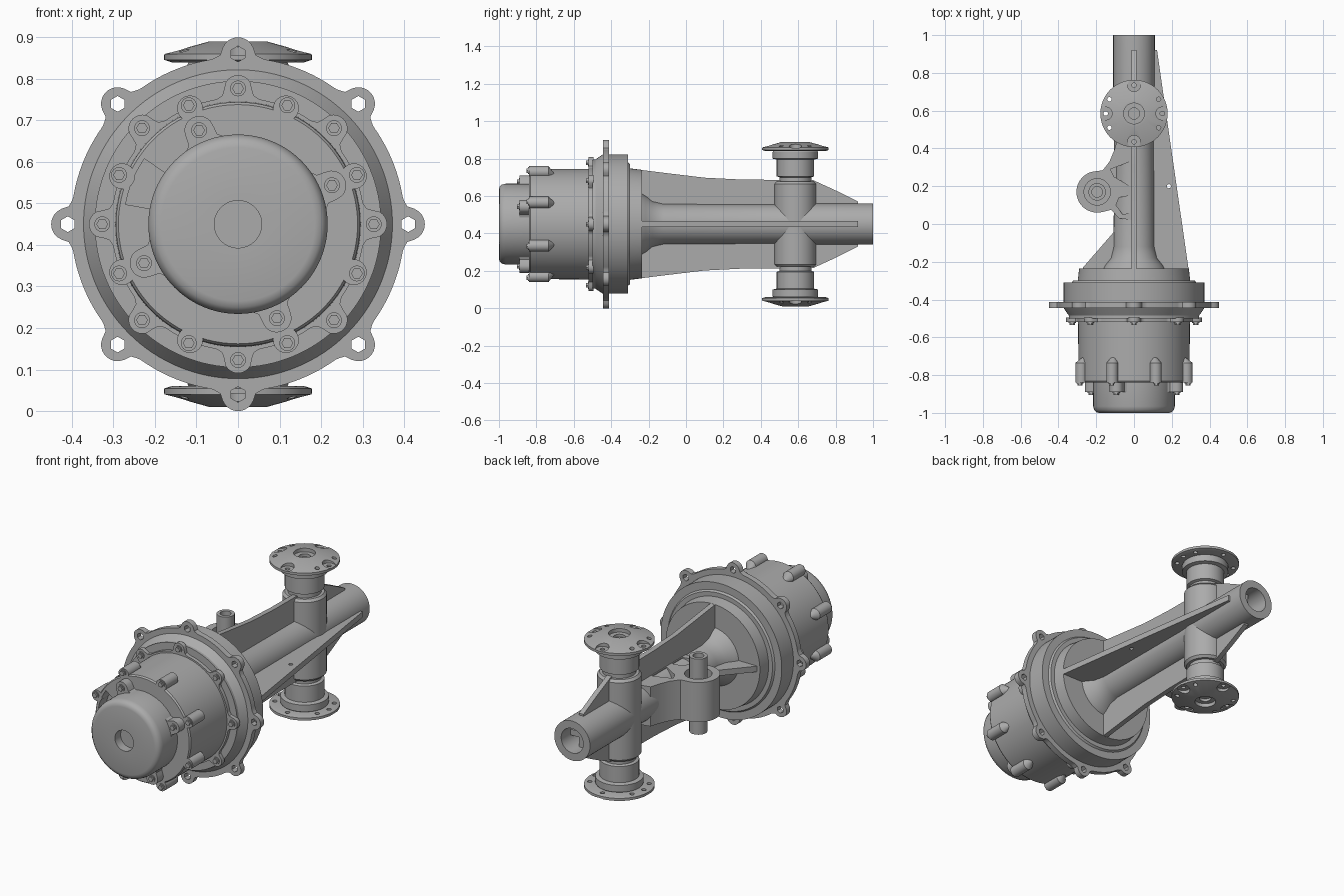
import bpy, bmesh
from math import sin, cos, pi, radians, sqrt

cube = bpy.data.objects.get("Cube")
if cube:
    bpy.data.objects.remove(cube)

GREY = bpy.data.materials.new("cast_grey")
GREY.use_nodes = True
GREY.diffuse_color = (0.41, 0.41, 0.41, 1)
GREY.node_tree.nodes["Principled BSDF"].inputs["Base Color"].default_value = (0.41, 0.41, 0.41, 1)

MID = 0.45  # height of the main axis
parts = []


# Placement: two profile coordinates and a depth mapped to the model
def along_y(u, v, w): return (u, w, v + MID)
def along_z(u, v, w): return (u, v, w)
def along_x(u, v, w): return (w, u, v + MID)


def finish(name, bm):
    bmesh.ops.remove_doubles(bm, verts=bm.verts, dist=0.0001)
    bmesh.ops.recalc_face_normals(bm, faces=bm.faces)
    mesh = bpy.data.meshes.new(name)
    bm.to_mesh(mesh)
    bm.free()
    mesh.materials.append(GREY)
    ob = bpy.data.objects.new(name, mesh)
    bpy.context.collection.objects.link(ob)
    parts.append(ob)
    return ob


def add_prism(bm, pts, lo, hi, place):
    a = [bm.verts.new(place(u, v, lo)) for u, v in pts]
    b = [bm.verts.new(place(u, v, hi)) for u, v in pts]
    bm.faces.new(a)
    bm.faces.new(b)
    for i in range(len(pts)):
        j = (i + 1) % len(pts)
        bm.faces.new((a[i], a[j], b[j], b[i]))


def prisms(name, outlines, lo, hi, place):
    bm = bmesh.new()
    for pts in outlines:
        add_prism(bm, pts, lo, hi, place)
    return finish(name, bm)


def lathe(name, profile, place, n=96):
    bm = bmesh.new()
    rings = [[bm.verts.new(place(r * cos(2 * pi * i / n), r * sin(2 * pi * i / n), w))
              for i in range(n)] for r, w in profile]
    for p, q in zip(rings, rings[1:]):
        for i in range(n):
            j = (i + 1) % n
            bm.faces.new((p[i], p[j], q[j], q[i]))
    return finish(name, bm)


def disc(cu, cv, r, n=24, start=0, sweep=360):
    steps = n if sweep == 360 else n + 1
    return [(cu + r * cos(radians(start + sweep * i / n)),
             cv + r * sin(radians(start + sweep * i / n))) for i in range(steps)]


def around(R, angles):
    return [(R * cos(radians(a)), R * sin(radians(a))) for a in angles]


def lobed(base, R, lobe, angles, n=360):
    # Circle with round ears, the junctions eased by a soft shoulder
    pts = []
    for i in range(n):
        t, r = 2 * pi * i / n, base
        for a in angles:
            d = (t - radians(a) + pi) % (2 * pi) - pi
            s = lobe ** 2 - (R * sin(d)) ** 2
            if s > 0 and cos(d) > 0:
                r = max(r, R * cos(d) + sqrt(s))
            r = max(r, base + (R + lobe - base) * 0.75 * max(0, 1 - abs(d) * R / (lobe * 1.7)) ** 1.5)
        pts.append((r * cos(t), r * sin(t)))
    return pts


def cut(ob, cutter):
    mod = ob.modifiers.new("cut", 'BOOLEAN')
    mod.operation, mod.solver, mod.object = 'DIFFERENCE', 'EXACT', cutter
    bpy.context.view_layer.objects.active = ob
    bpy.ops.object.modifier_apply(modifier=mod.name)
    parts.remove(cutter)
    bpy.data.objects.remove(cutter)


EVEN = [45 * i for i in range(8)]
ODD = [a + 22.5 for a in EVEN]
CAP = [22.5 + 90 * i for i in range(4)]

# Bell: front chamfer, rim and rear step
lathe("bell_housing", [(0, -.5), (.345, -.5), (.345, -.485), (.372, -.445), (.372, -.31),
                       (.33, -.31), (.322, -.3), (.298, -.3), (.29, -.235), (0, -.235)], along_y, 128)

# Mounting flange with eight drilled ears
flange = prisms("mounting_flange", [lobed(.402, .41, .04, EVEN)], -.445, -.413, along_y)
cut(flange, prisms("flange_holes", [disc(x, z, .019, 6, 30) for x, z in around(.41, EVEN)], -.5, -.35, along_y))

# Drum housing with bolt ring, front lugs and a side window
drum = lathe("drum_housing", [(0, -.84), (.288, -.84), (.294, -.832), (.296, -.49), (0, -.49)], along_y)
window = around(.275, range(145, 171, 5)) + around(.2, range(170, 144, -5))
cut(drum, prisms("window_cutter", [window], -.9, -.77, along_y))
prisms("drum_bolt_ring", [lobed(.305, .325, .034, EVEN)], -.52, -.495, along_y)
prisms("drum_lugs", [disc(x, z, .031) for x, z in around(.302, ODD)], -.84, -.735, along_y)
for i, (x, z) in enumerate(around(.302, ODD)):
    # tapered tail of each lug
    bm = bmesh.new()
    bmesh.ops.create_cone(bm, segments=24, radius1=.031, radius2=.006, depth=.035)
    for v in bm.verts:
        v.co = along_y(v.co.x + x * (1 - (v.co.z + .0175) * 2), v.co.y + z * (1 - (v.co.z + .0175) * 2),
                       v.co.z - .7175)
    finish("lug_tail_%d" % i, bm)

# End cap with centre bore and four ears
lathe("end_cap", [(0, -.95), (.057, -.95), (.057, -1), (.185, -1), (.2, -.996), (.211, -.985),
                  (.216, -.965), (.216, -.835), (0, -.835)], along_y)
prisms("end_cap_ears", [lobed(.214, .243, .036, CAP)], -.89, -.835, along_y)


# Bolts: a washer and a hex head each
def bolts(name, centres, face):
    prisms(name + "_washers", [disc(x, z, .019) for x, z in centres], face - .004, face, along_y)
    prisms(name + "_heads", [disc(x, z, .014, 6) for x, z in centres], face - .014, face, along_y)


bolts("ring_bolts", around(.327, EVEN), -.52)
bolts("lug_bolts", around(.31, ODD), -.84)
bolts("cap_bolts", around(.245, CAP), -.89)

# Arm tube with flared root and bored end
lathe("arm_tube", [(0, -.25), (.17, -.25), (.15, -.215), (.122, -.18), (.108, -.12), (.105, .5),
                   (.11, .6), (.11, 1), (.068, 1), (.068, .8), (0, .8)], along_y, 64)

# Upright web, symmetric about the axis
top = [(-.26, .292), (-.1, .272), (.1, .248), (.3, .238), (.68, .235), (.8, .18), (.92, .12)]
prisms("upright_web", [top + [(y, -z) for y, z in reversed(top)]], -.014, .014, along_x)

# Level web: long taper on one side, short gusset on the other
web = prisms("level_web", [[(0, -.26), (.292, -.26), (.122, .92), (0, .92)]], .435, .467, along_z)
cut(web, prisms("web_hole", [disc(.185, .2, .011, 16)], .4, .5, along_z))
prisms("gusset_web", [[(0, -.26), (-.28, -.27), (-.27, -.23), (-.07, 0), (0, .02)]], .435, .467, along_z)

# Side bracket with boss recess and lightening pockets
outline = ([(0, .46), (-.09, .44), (-.105, .39), (-.13, .33), (-.165, .285)]
           + disc(-.195, .17, .11, 20, 90, 195) + [(-.12, .075), (-.08, .03), (0, .02)])
bracket = prisms("side_bracket", [outline], .34, .56, along_z)
pockets = [[(-.02, .33), (-.125, .29), (-.105, .25), (-.02, .2)],
           [(-.02, .15), (-.08, .14), (-.095, .1), (-.06, .05), (-.02, .06)],
           disc(-.195, .17, .07)]
for lo, hi in ((.5, .6), (.3, .4)):
    cut(bracket, prisms("pocket_cutter", pockets, lo, hi, along_z))
lathe("bracket_pin", [(.028, .24), (.046, .24), (.046, .66), (.028, .66), (.028, .24)],
      lambda u, v, w: (u - .195, v + .17, w), 40)


# Upright pivot through the arm
def pivot(u, v, w): return (u, v + .585, w)


lathe("pivot_barrel", [(0, .222), (.1, .222), (.112, .235), (.112, .665), (.1, .678), (0, .678)], pivot, 64)

# Mirrored pivot journals and hub flanges
for side, s in (("upper", 1), ("lower", -1)):
    def hub(u, v, w): return (u, v + .585, MID + s * w)
    lathe(side + "_journal", [(0, .22), (.085, .22), (.085, .25), (.1, .255), (.1, .345), (.122, .35),
                              (.122, .385), (.112, .4), (0, .4)], hub, 64)
    plate = lathe(side + "_hub_flange", [(0, .39), (.16, .39), (.178, .396), (.178, .41), (.07, .44),
                                         (.055, .44), (.055, .42), (.03, .42), (.03, .405), (0, .405)], hub, 72)
    cut(plate, prisms("hub_notches", [disc(x, y, .034, 20) for x, y in around(.15, range(0, 360, 90))],
                      .408, .5, hub))
    drill = range(30, 390, 60)
    cut(plate, prisms("hub_holes", [disc(x, y, .012, 14) for x, y in around(.15, list(drill) + [0, 180])],
                      .35, .5, hub))

# Smooth shading with sharp edges kept
bpy.ops.object.select_all(action='DESELECT')
for ob in parts:
    ob.select_set(True)
bpy.context.view_layer.objects.active = parts[0]
bpy.ops.object.shade_smooth_by_angle(angle=radians(32))
